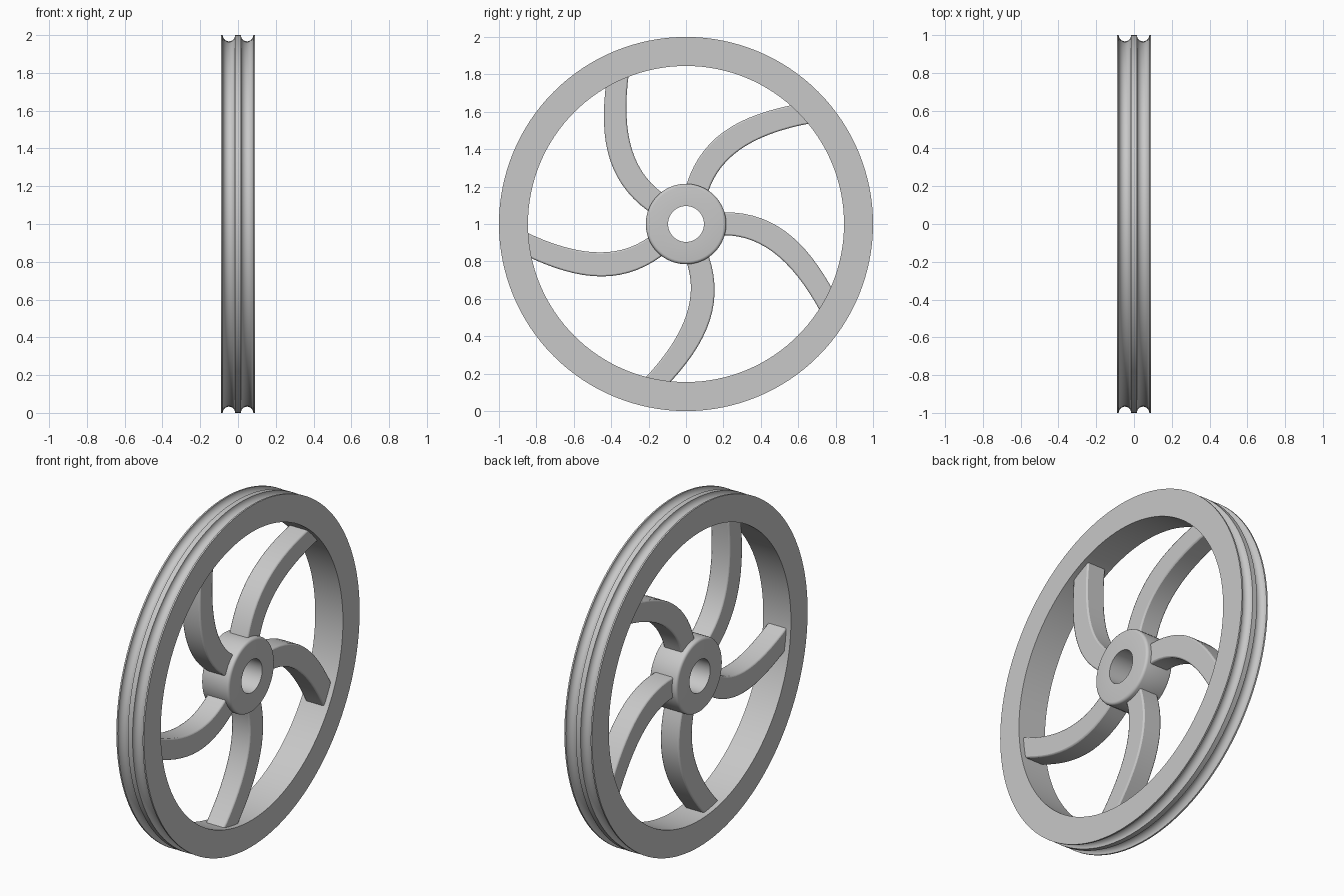
import bpy, bmesh
from math import pi, sin, cos, radians
from mathutils import Vector, Matrix
from mathutils.geometry import interpolate_bezier

cube = bpy.data.objects.get("Cube")
if cube:
    bpy.data.objects.remove(cube, do_unlink=True)

HALF = 0.09          # half width of rim and hub
SPOKE_HALF = 0.06    # half width of spokes
SPOKES = 5
CENTRE = Vector((0, 0, 1))

steel = bpy.data.materials.new("grey metal")
steel.use_nodes = True
grey = (0.58, 0.58, 0.58, 1)
steel.diffuse_color = grey
steel.node_tree.nodes["Principled BSDF"].inputs["Base Color"].default_value = grey


def finish(bm, name, bevel=0):
    bmesh.ops.recalc_face_normals(bm, faces=bm.faces)
    mesh = bpy.data.meshes.new(name)
    bm.to_mesh(mesh)
    bm.free()
    mesh.materials.append(steel)
    obj = bpy.data.objects.new(name, mesh)
    bpy.context.collection.objects.link(obj)
    obj.location = CENTRE
    bpy.ops.object.select_all(action='DESELECT')
    obj.select_set(True)
    bpy.context.view_layer.objects.active = obj
    bpy.ops.object.shade_smooth_by_angle(angle=radians(35))
    if bevel:
        mod = obj.modifiers.new("soft edges", 'BEVEL')
        mod.width = bevel
        mod.segments = 2
        mod.limit_method = 'ANGLE'
        mod.angle_limit = radians(50)
    return obj


def lathe(name, profile, steps):
    """Spin a closed (x, radius) profile around the x axis."""
    bm = bmesh.new()
    rings = []
    for i in range(steps):
        a = 2 * pi * i / steps
        rings.append([bm.verts.new((x, r * sin(a), r * cos(a))) for x, r in profile])
    n = len(profile)
    for i in range(steps):
        a, b = rings[i], rings[(i + 1) % steps]
        for j in range(n):
            k = (j + 1) % n
            bm.faces.new((a[j], a[k], b[k], b[j]))
    return finish(bm, name)


# Rim with two round belt grooves
groove_x, groove_r = 0.048, 0.033
rim_profile = [(HALF, 0.845), (-HALF, 0.845), (-HALF, 1)]
for centre in (-groove_x, groove_x):
    for i in range(13):
        a = pi * i / 12
        rim_profile.append((centre - groove_r * cos(a), 1 - groove_r * sin(a)))
rim_profile.append((HALF, 1))
lathe("rim", rim_profile, 128)

# Hub with rounded outer edges and a through bore
hub_r, bore_r, fillet = 0.215, 0.096, 0.016
hub_profile = [(HALF, bore_r), (-HALF, bore_r)]
for side in (-1, 1):
    arc = [(side * (HALF - fillet + fillet * cos(a)), hub_r - fillet + fillet * sin(a))
           for a in (pi / 2 * i / 4 for i in range(5))]
    hub_profile += arc if side < 0 else arc[::-1]
lathe("hub", hub_profile, 64)


# Curved spokes, ends buried in hub and rim
def edge(*points):
    p = [Vector((*q, 0)) for q in points]
    return [p[0] - Vector((0.03, 0, 0))] + interpolate_bezier(*p, 16)


upper = edge((0.2, 0.063), (0.48, 0.065), (0.65, -0.1), (0.80, -0.38))
lower = edge((0.2, -0.06), (0.40, -0.06), (0.57, -0.19), (0.725, -0.48))
outline = upper + lower[::-1]

for s in range(SPOKES):
    bm = bmesh.new()
    face = bm.faces.new([bm.verts.new((-SPOKE_HALF, p.x, p.y)) for p in outline])
    top = bmesh.ops.extrude_face_region(bm, geom=[face])
    moved = [v for v in top["geom"] if isinstance(v, bmesh.types.BMVert)]
    bmesh.ops.translate(bm, verts=moved, vec=(2 * SPOKE_HALF, 0, 0))
    bmesh.ops.rotate(bm, verts=bm.verts, cent=(0, 0, 0),
                     matrix=Matrix.Rotation(2 * pi * s / SPOKES, 3, 'X'))
    finish(bm, f"spoke_{s + 1}", bevel=0.008)
